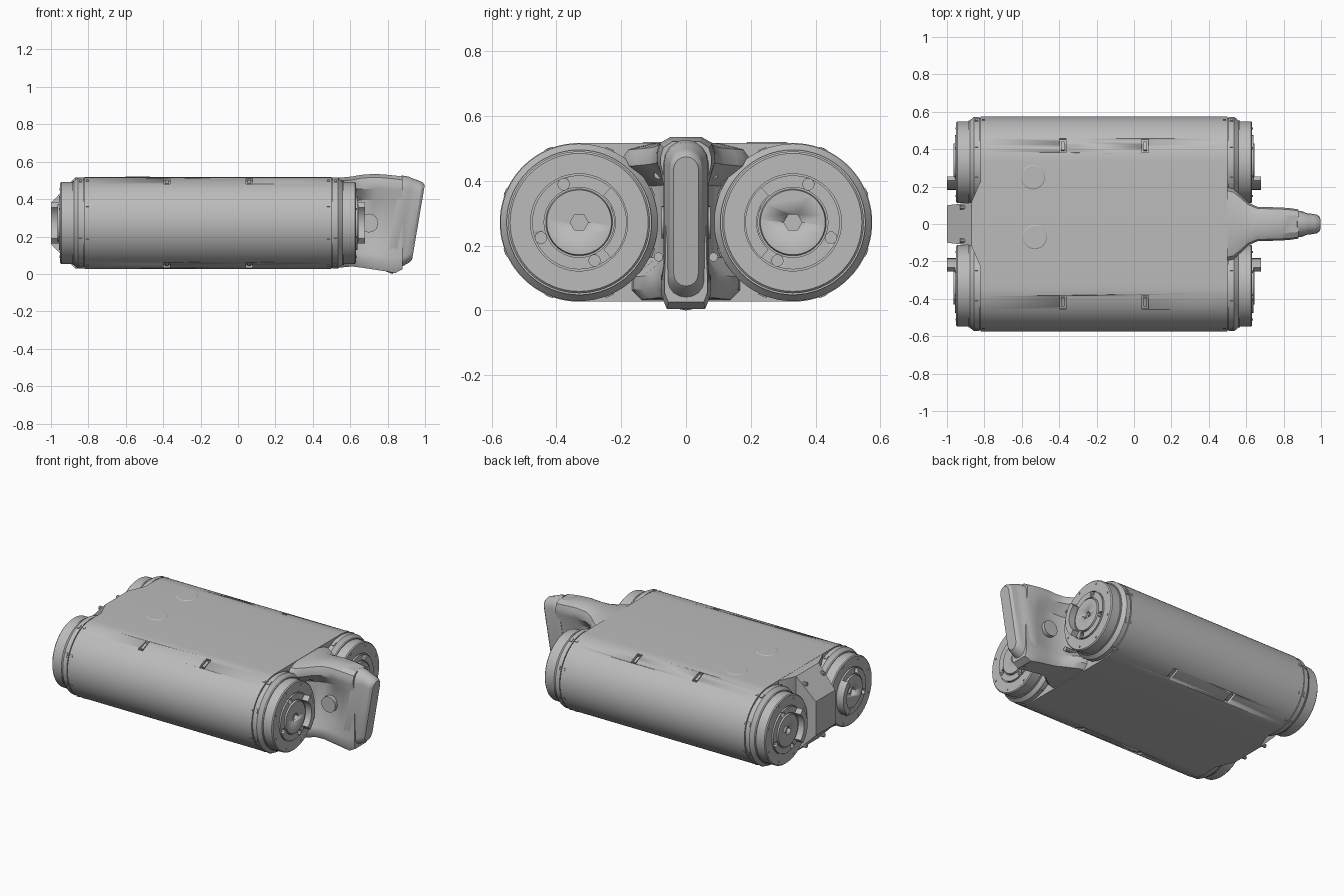
import bpy, bmesh, math
from mathutils import Vector, Matrix

cube = bpy.data.objects.get("Cube")
if cube:
    bpy.data.objects.remove(cube, do_unlink=True)

grey = bpy.data.materials.new("matte grey")
grey.use_nodes = True
COLOUR = (0.5, 0.5, 0.5, 1)
grey.diffuse_color = COLOUR
grey.node_tree.nodes["Principled BSDF"].inputs["Base Color"].default_value = COLOUR

AXIS_Y, AXIS_Z, R = 0.33, 0.272, 0.245
FRONT, BACK = 0.5, -0.82


def finish(name, bm, angle=30):
    bmesh.ops.recalc_face_normals(bm, faces=bm.faces)
    me = bpy.data.meshes.new(name)
    bm.to_mesh(me)
    bm.free()
    me.materials.append(grey)
    ob = bpy.data.objects.new(name, me)
    bpy.context.collection.objects.link(ob)
    bpy.ops.object.select_all(action='DESELECT')
    ob.select_set(True)
    bpy.context.view_layer.objects.active = ob
    bpy.ops.object.shade_smooth_by_angle(angle=math.radians(angle))
    return ob


def add_loft(bm, rings):
    """Skin closed rings of equal length and cap both ends."""
    loops = [[bm.verts.new(p) for p in ring] for ring in rings]
    n = len(loops[0])
    for a, b in zip(loops, loops[1:]):
        for i in range(n):
            j = (i + 1) % n
            bm.faces.new((a[i], a[j], b[j], b[i]))
    bm.faces.new(loops[0])
    bm.faces.new(loops[-1])


def disc_ring(x, r, y, z, n=64):
    return [(x, y + r * math.cos(math.tau * i / n), z + r * math.sin(math.tau * i / n)) for i in range(n)]


def add_bolt(bm, x0, x1, y, z, r, n=10):
    add_loft(bm, [disc_ring(x0, r, y, z, n), disc_ring(x1, r, y, z, n)])


def add_box(bm, centre, size, rot=Matrix()):
    bmesh.ops.create_cube(bm, size=1, matrix=Matrix.Translation(centre) @ rot @ Matrix.Diagonal((*size, 1)))


def carve(ob, cutter_bm):
    cutter = finish("cutter", cutter_bm)
    cutter.hide_render = True
    mod = ob.modifiers.new("cut", 'BOOLEAN')
    mod.operation, mod.solver, mod.object = 'DIFFERENCE', 'EXACT', cutter
    bpy.context.view_layer.objects.active = ob
    bpy.ops.object.modifier_apply(modifier=mod.name)
    bpy.data.objects.remove(cutter, do_unlink=True)


# Main body: stadium section run along x
def stadium(x, steps=40):
    ring = []
    for side in (1, -1):
        for i in range(steps + 1):
            a = math.pi * (i / steps - 0.5) + (0 if side > 0 else math.pi)
            ring.append((x, side * AXIS_Y + R * math.cos(a), AXIS_Z + R * math.sin(a)))
    return ring


bm = bmesh.new()
add_loft(bm, [stadium(BACK), stadium(FRONT)])
body = finish("main_body", bm)

# Slots along the upper and lower shoulders of the body
bm = bmesh.new()
for x in (-0.38, 0.06):
    for sy in (1, -1):
        for sz in (1, -1):
            tilt = 0.38 * sy
            spot = Vector((x, sy * (AXIS_Y + R * math.sin(0.38)), AXIS_Z + sz * R * math.cos(0.38)))
            add_box(bm, spot, (0.035, 0.08, 0.04), Matrix.Rotation(-tilt * sz, 4, 'X'))
carve(body, bm)

# Clips inside the slots
bm = bmesh.new()
for x in (-0.38, 0.06):
    for sy in (1, -1):
        for sz in (1, -1):
            spot = (x, sy * (AXIS_Y + 0.23 * math.sin(0.38)), AXIS_Z + sz * 0.23 * math.cos(0.38))
            add_box(bm, spot, (0.018, 0.05, 0.016), Matrix.Rotation(-0.38 * sy * sz, 4, 'X'))
finish("slot_clips", bm)

# Round end caps: (distance outward, radius)
CAP = [(-0.02, 0.236), (0.006, 0.236), (0.006, 0.243), (0.035, 0.243), (0.058, 0.224), (0.066, 0.224),
       (0.066, 0.219), (0.125, 0.219), (0.131, 0.213), (0.131, 0.15), (0.126, 0.15), (0.126, 0.145),
       (0.138, 0.145), (0.138, 0.108), (0.132, 0.108), (0.132, 0.103), (0.144, 0.1)]
for end, base, out in (("front", FRONT, 1), ("back", BACK, -1)):
    for side, sy in (("left", 1), ("right", -1)):
        y = sy * AXIS_Y
        bm = bmesh.new()
        add_loft(bm, [disc_ring(base + out * d, r, y, AXIS_Z) for d, r in CAP])
        cap = finish(f"{end}_{side}_end_cap", bm)
        # Hexagonal hub socket and four bolt pockets
        cut = bmesh.new()
        add_bolt(cut, base + out * 0.12, base + out * 0.2, y, AXIS_Z, 0.028, 6)
        for k in range(4):
            a = sy * (math.radians(-22) + k * math.pi / 2)
            add_bolt(cut, base + out * 0.115, base + out * 0.2,
                     y + 0.127 * math.cos(a), AXIS_Z + 0.127 * math.sin(a), 0.018)
        carve(cap, cut)

        # Raised arc guard on the inner side of the hub
        bm = bmesh.new()
        rings = []
        for i in range(17):
            a = math.radians(-48 + 6 * i)
            rings.append([(base + out * d, y - sy * r * math.cos(a), AXIS_Z + r * math.sin(a))
                          for d, r in ((0.12, 0.112), (0.18, 0.112), (0.18, 0.147), (0.12, 0.147))])
        add_loft(bm, rings)
        finish(f"{end}_{side}_arc_guard", bm)

        # Small fasteners on the face and around the rim
        bm = bmesh.new()
        for k in range(8):
            a = math.tau * (k + 0.5) / 8
            c, s = math.cos(a), math.sin(a)
            add_bolt(bm, base + out * 0.12, base + out * 0.135, y + 0.195 * c, AXIS_Z + 0.195 * s, 0.006, 8)
            add_box(bm, (base + out * 0.022, y + 0.241 * c, AXIS_Z + 0.241 * s),
                    (0.016, 0.012, 0.028), Matrix.Rotation(a, 4, 'X'))
            if c * sy > 0:
                add_box(bm, (base - out * 0.015, y + 0.243 * c, AXIS_Z + 0.243 * s),
                        (0.016, 0.01, 0.016), Matrix.Rotation(a, 4, 'X'))
        finish(f"{end}_{side}_fasteners", bm)

# Wedge shaped rear fairing between the caps: (x, half width, low, high)
bm = bmesh.new()
add_loft(bm, [[(x, w, lo), (x, w, hi), (x, -w, hi), (x, -w, lo)] for x, w, lo, hi in
              ((-0.8, 0.24, 0.028, 0.516), (-0.825, 0.22, 0.028, 0.516),
               (-0.87, 0.115, 0.028, 0.516), (-1.0, 0.1, 0.16, 0.38))])
finish("rear_fairing", bm)
bm = bmesh.new()
for sy in (1, -1):
    for z in (0.07, 0.47):
        add_bolt(bm, -0.93, -0.88, sy * 0.09, z, 0.012)
finish("rear_bolts", bm)


# Front bracket: I-shaped section that narrows away from the body
def beam(x, w, web, hi, lo, lip):
    half = [(0.55 * w, hi), (0.9 * w, hi - 0.018), (w, hi - 0.045), (w, hi - lip), (web, hi - lip - 0.06),
            (web, lo + lip + 0.06), (0.85 * w, lo + lip), (0.85 * w, lo + 0.03), (0.7 * w, lo)]
    return [(x, y, z) for y, z in half] + [(x, -y, z) for y, z in reversed(half)]


bm = bmesh.new()
add_loft(bm, [beam(*s) for s in (
    (0.48, 0.2, 0.14, 0.515, 0.032, 0.07), (0.53, 0.19, 0.09, 0.515, 0.034, 0.07),
    (0.57, 0.155, 0.07, 0.517, 0.036, 0.07), (0.61, 0.115, 0.058, 0.521, 0.04, 0.07),
    (0.66, 0.092, 0.05, 0.53, 0.034, 0.075), (0.73, 0.09, 0.048, 0.535, 0.023, 0.08),
    (0.79, 0.088, 0.066, 0.531, 0.014, 0.08), (0.84, 0.084, 0.068, 0.526, 0.004, 0.08),
    (0.88, 0.078, 0.064, 0.521, 0.026, 0.07))])
finish("front_bracket", bm)

# Cross boss and mounting bolts on the bracket
bm = bmesh.new()
bmesh.ops.create_cone(bm, cap_ends=True, segments=24, radius1=0.05, radius2=0.05, depth=0.15,
                      matrix=Matrix.Translation((0.7, 0, AXIS_Z)) @ Matrix.Rotation(math.pi / 2, 4, 'X'))
for sy in (1, -1):
    for z in (0.165, 0.42, 0.49):
        add_bolt(bm, 0.5, 0.6, sy * 0.085, z, 0.014)
finish("bracket_bolts", bm)


# Leaning nose pad with rounded ends
def pad(x, w, lo, hi, n=8):
    ring = []
    for centre, start in ((hi - w, 0), (lo + w, math.pi)):
        for i in range(n + 1):
            a = start + math.pi * i / n
            ring.append((w * math.cos(a), centre + w * math.sin(a)))
    return [(x + 0.17 * (z - AXIS_Z), y, z) for y, z in ring]


bm = bmesh.new()
add_loft(bm, [pad(*s) for s in ((0.83, 0.07, 0.015, 0.527), (0.872, 0.068, 0.0, 0.52), (0.89, 0.058, 0.02, 0.512),
                                (0.925, 0.054, 0.045, 0.5), (0.95, 0.05, 0.06, 0.49), (0.964, 0.038, 0.075, 0.475))])
finish("nose_pad", bm)

# Shallow round plates on the deck
bm = bmesh.new()
for x, y in ((-0.54, 0.25), (-0.53, -0.07)):
    bmesh.ops.create_cone(bm, cap_ends=True, segments=32, radius1=0.07, radius2=0.06, depth=0.006,
                          matrix=Matrix.Translation((x, y, 0.517)))
finish("deck_plates", bm)
